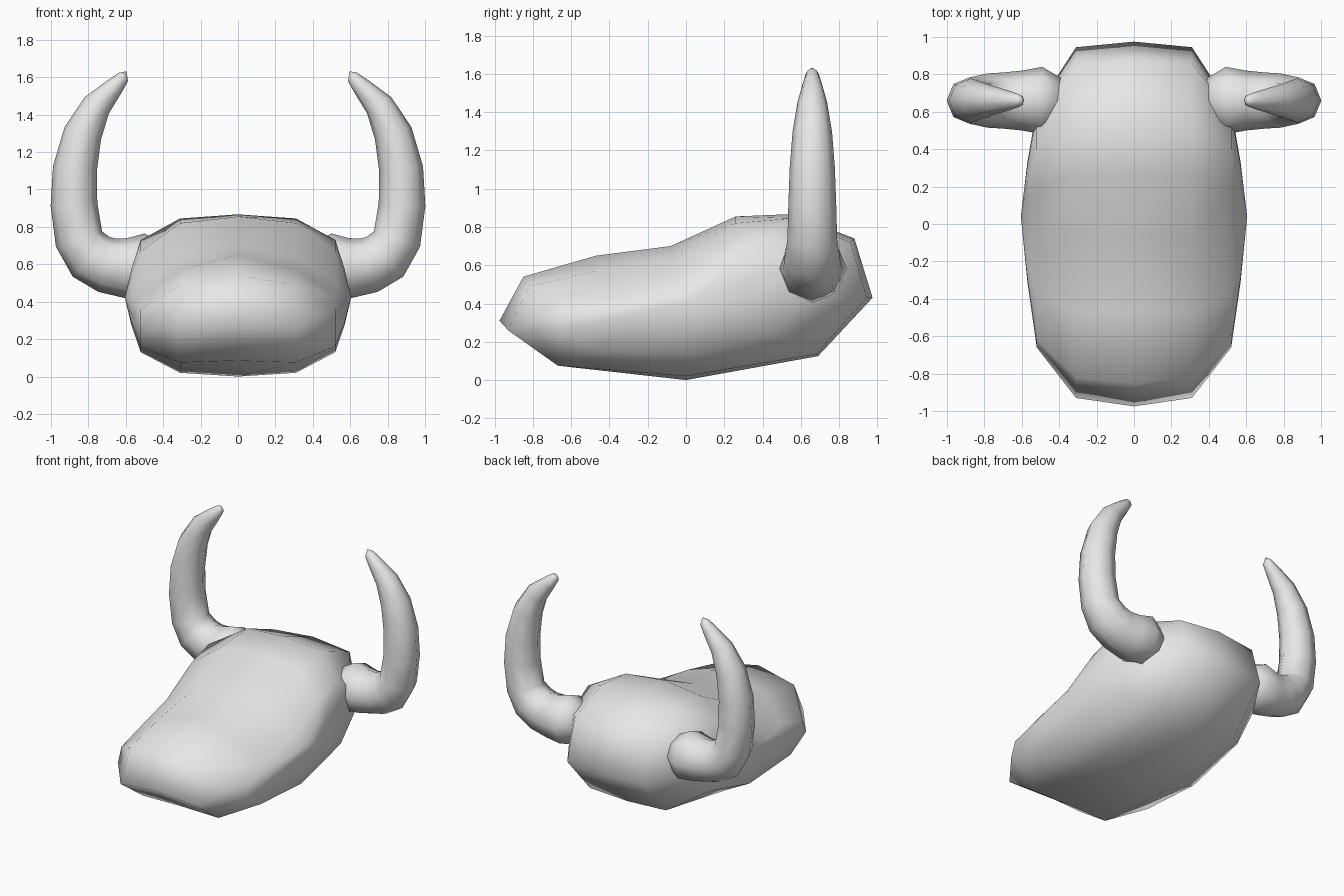
import bpy, bmesh, math
from mathutils import Vector

cube = bpy.data.objects.get("Cube")
if cube:
    bpy.data.objects.remove(cube, do_unlink=True)

# One plain clay colour
clay = bpy.data.materials.new("light_grey")
clay.use_nodes = True
clay.diffuse_color = (0.8, 0.8, 0.8, 1)
clay.node_tree.nodes["Principled BSDF"].inputs["Base Color"].default_value = (0.8, 0.8, 0.8, 1)


def loft(name, rings):
    """Skin closed rings in order; a one-point ring closes an end as a fan."""
    bm = bmesh.new()
    rows = [[bm.verts.new(p) for p in ring] for ring in rings]
    for a, b in zip(rows, rows[1:]):
        n = max(len(a), len(b))
        for i in range(n):
            j = (i + 1) % n
            if len(a) == 1:
                bm.faces.new((a[0], b[i], b[j]))
            elif len(b) == 1:
                bm.faces.new((a[i], a[j], b[0]))
            else:
                bm.faces.new((a[i], a[j], b[j], b[i]))
    bmesh.ops.recalc_face_normals(bm, faces=bm.faces)
    for f in bm.faces:
        f.smooth = True
    mesh = bpy.data.meshes.new(name)
    bm.to_mesh(mesh)
    bm.free()
    mesh.materials.append(clay)
    obj = bpy.data.objects.new(name, mesh)
    bpy.context.collection.objects.link(obj)
    return obj


# Head: side outlines (y, z) from nose over the crown and back under the jaw
middle = [(-.975, .31), (-.85, .54), (-.47, .65), (-.08, .70), (.26, .855), (.55, .867),
          (.88, .74), (.975, .43), (.69, .125), (0, 0), (-.68, .085)]
flank = [(-.93, .26), (-.82, .49), (-.47, .57), (-.08, .64), (.26, .82), (.55, .845),
         (.86, .72), (.945, .43), (.68, .135), (0, .02), (-.67, .075)]
cheek = [(-.66, .26), (-.62, .36), (-.38, .43), (-.08, .51), (.20, .67), (.40, .73),
         (.59, .62), (.62, .42), (.46, .25), (0, .13), (-.48, .16)]
centre = Vector((.04, .42))
inner = [centre.lerp(Vector(p), .5) for p in cheek]


def outline(x, points):
    return [(x, y, z) for y, z in points]


half = [(.31, flank), (.52, cheek), (.57, inner), (.605, [centre])]
rings = [outline(-x, pts) for x, pts in reversed(half)]
rings.append(outline(0, middle))
rings += [outline(x, pts) for x, pts in half]
loft("head", rings)

# Horns: centre line (x, z) and radius from the root to the tip
horn = [(.39, .59, .12), (.49, .585, .18), (.60, .58, .16), (.70, .595, .15),
        (.785, .64, .145), (.85, .735, .13), (.877, .92, .125), (.872, 1.11, .118),
        (.83, 1.30, .103), (.755, 1.45, .078), (.66, 1.55, .05), (.612, 1.602, .033)]
HORN_Y = .66
SIDES = 8


def make_horn(name, side):
    pts = [Vector((x, 0, z)) for x, z, r in horn]
    rings = [[(side * .36, HORN_Y, .59)]]
    for i, p in enumerate(pts):
        t = (pts[min(i + 1, len(pts) - 1)] - pts[max(i - 1, 0)]).normalized()
        normal = Vector((-t.z, 0, t.x))
        ring = []
        for k in range(SIDES):
            a = math.tau * k / SIDES
            q = p + horn[i][2] * (normal * math.cos(a) + Vector((0, math.sin(a), 0)))
            ring.append((side * q.x, q.y + HORN_Y, q.z))
        rings.append(ring)
    rings.append([(side * .597, HORN_Y, 1.632)])
    loft(name, rings)


make_horn("left_horn", 1)
make_horn("right_horn", -1)
